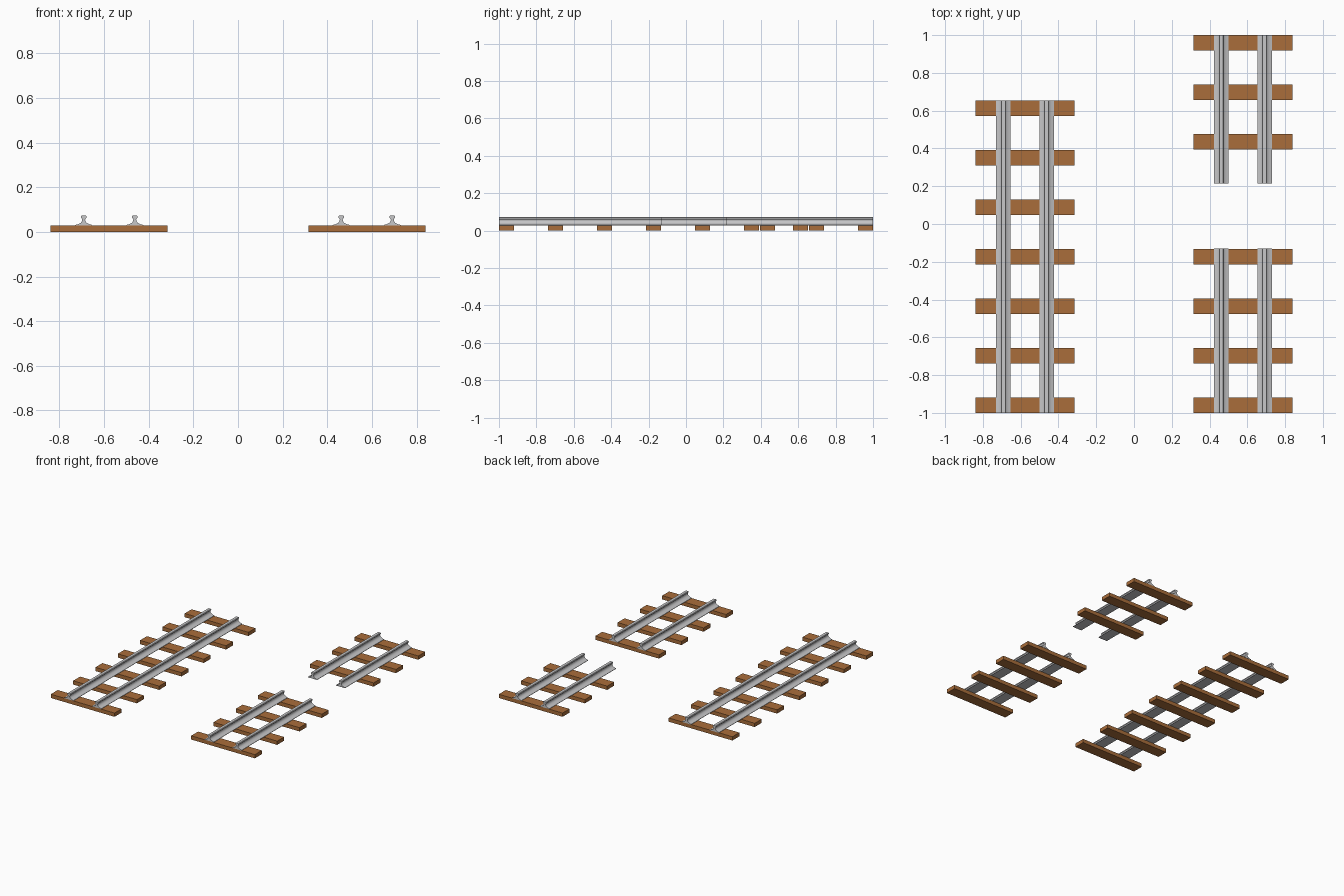
import bpy, bmesh, math

if "Cube" in bpy.data.objects:
    bpy.data.objects.remove(bpy.data.objects["Cube"])


def material(name, rgb):
    m = bpy.data.materials.new(name)
    m.diffuse_color = (*rgb, 1)
    m.use_nodes = True
    m.node_tree.nodes["Principled BSDF"].inputs["Base Color"].default_value = m.diffuse_color
    return m


WOOD = material("brown wood", (0.40, 0.155, 0.043))
STEEL = material("grey steel", (0.57, 0.57, 0.58))

SLEEPER_TOP = 0.028
SLEEPER_DEPTH = 0.081
SLEEPER_HALF = 0.262
SPACING = 0.262

# Right half of the rail section: foot, curved web, head
HALF = [(0.038, 0.028), (0.038, 0.031), (0.024, 0.035), (0.013, 0.041),
        (0.0075, 0.048), (0.0065, 0.055), (0.009, 0.060), (0.013, 0.063),
        (0.013, 0.070), (0.010, 0.0725)]
SECTION = HALF + [(-x, z) for x, z in reversed(HALF)]


def finish(bm, name, mat):
    bmesh.ops.recalc_face_normals(bm, faces=bm.faces)
    me = bpy.data.meshes.new(name)
    bm.to_mesh(me)
    bm.free()
    me.materials.append(mat)
    ob = bpy.data.objects.new(name, me)
    bpy.context.collection.objects.link(ob)
    return ob


def sleeper(name, x, y):
    bm = bmesh.new()
    bmesh.ops.create_cube(bm, size=1)
    bmesh.ops.scale(bm, vec=(2 * SLEEPER_HALF, SLEEPER_DEPTH, SLEEPER_TOP), verts=bm.verts)
    bmesh.ops.translate(bm, vec=(x, y, SLEEPER_TOP / 2), verts=bm.verts)
    finish(bm, name, WOOD)


def rail(name, x, y0, y1):
    bm = bmesh.new()
    face = bm.faces.new([bm.verts.new((x + px, y0, pz)) for px, pz in SECTION])
    ext = bmesh.ops.extrude_face_region(bm, geom=[face], use_keep_orig=True)
    moved = [g for g in ext["geom"] if isinstance(g, bmesh.types.BMVert)]
    bmesh.ops.translate(bm, vec=(0, y1 - y0, 0), verts=moved)
    ob = finish(bm, name, STEEL)
    bpy.ops.object.select_all(action='DESELECT')
    ob.select_set(True)
    bpy.context.view_layer.objects.active = ob
    bpy.ops.object.shade_smooth_by_angle(angle=math.radians(35))


def track(name, x, y0, y1, first_sleeper, count):
    for i in range(count):
        sleeper(f"{name}_sleeper_{i + 1}", x, first_sleeper + i * SPACING)
    for side, dx in (("left", -0.1145), ("right", 0.1145)):
        rail(f"{name}_{side}_rail", x + dx, y0, y1)


# Long track, short track, and the piece with overhanging rail ends
E = SLEEPER_DEPTH / 2
track("long_track", -0.577, -1, 0.655, -1 + E, 7)
track("short_track", 0.577, -1, -0.131, -1 + E, 4)
track("end_track", 0.577, 0.215, 1, 1 - E - 2 * SPACING, 3)
